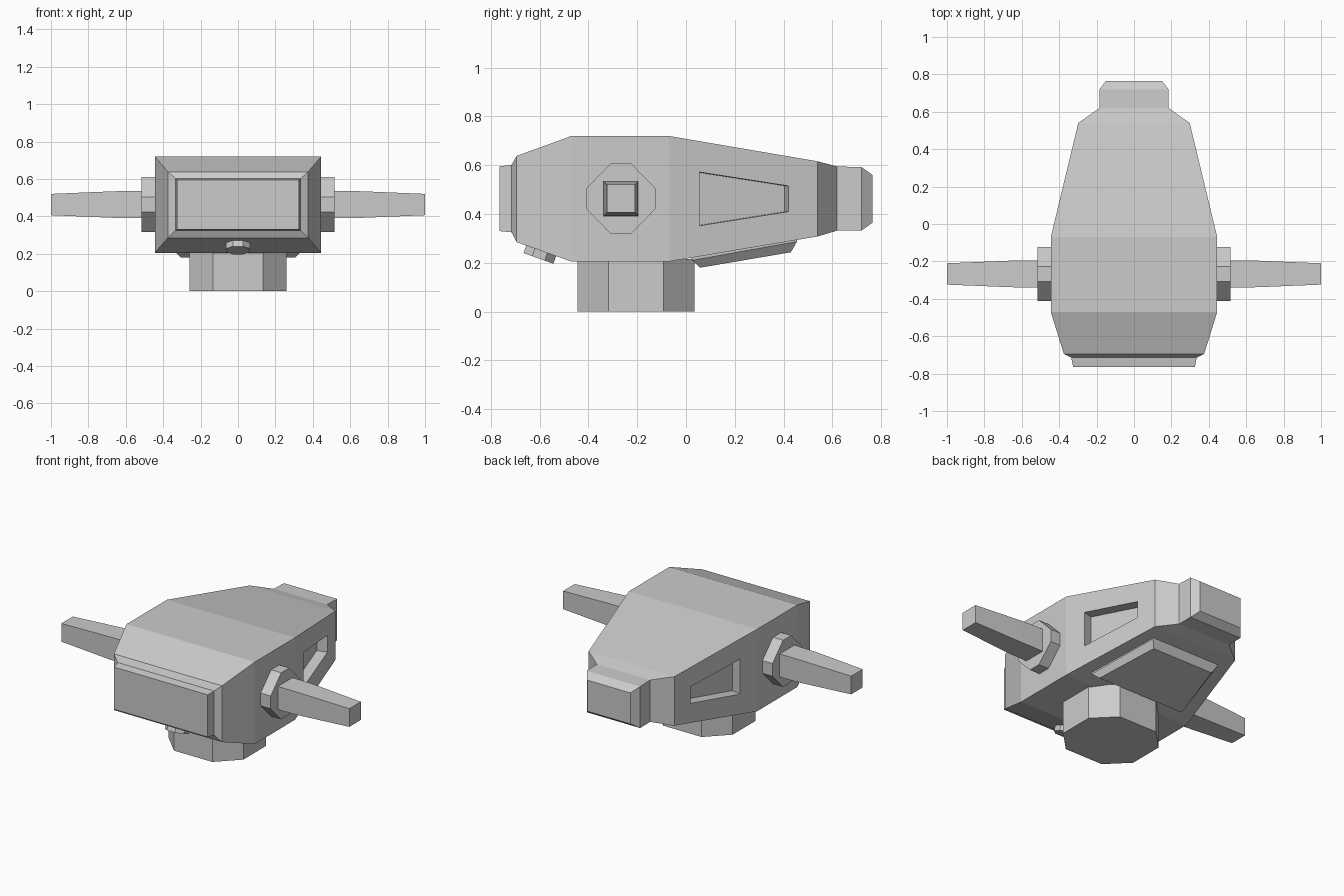
import bpy
import bmesh
from mathutils import Vector, Matrix

if "Cube" in bpy.data.objects:
    bpy.data.objects.remove(bpy.data.objects["Cube"], do_unlink=True)

grey = bpy.data.materials.new("plain_grey")
grey.use_nodes = True
colour = (0.6, 0.6, 0.6, 1)
grey.diffuse_color = colour
grey.node_tree.nodes["Principled BSDF"].inputs["Base Color"].default_value = colour


def loft(name, rings):
    """Join equal-sized rings of points into a closed, flat-faced solid."""
    bm = bmesh.new()
    rows = [[bm.verts.new(p) for p in ring] for ring in rings]
    n = len(rows[0])
    for a, b in zip(rows, rows[1:]):
        for i in range(n):
            j = (i + 1) % n
            bm.faces.new((a[i], a[j], b[j], b[i]))
    bm.faces.new(rows[0])
    bm.faces.new(rows[-1])
    bmesh.ops.recalc_face_normals(bm, faces=bm.faces)
    mesh = bpy.data.meshes.new(name)
    bm.to_mesh(mesh)
    bm.free()
    mesh.materials.append(grey)
    ob = bpy.data.objects.new(name, mesh)
    bpy.context.collection.objects.link(ob)
    return ob


def octagon(a, b, fa, fb):
    """Octagon with half sizes a, b and half flats fa, fb."""
    return [(a, -fb), (a, fb), (fa, b), (-fa, b),
            (-a, fb), (-a, -fb), (-fa, -b), (fa, -b)]


def square(h):
    return [(-h, -h), (h, -h), (h, h), (-h, h)]


# Body: rectangular sections (y, half width, bottom, top)
sections = [
    (-0.765, 0.325, 0.33, 0.595), (-0.715, 0.335, 0.325, 0.602),
    (-0.695, 0.375, 0.285, 0.638), (-0.47, 0.445, 0.205, 0.72),
    (-0.07, 0.445, 0.205, 0.72), (0.54, 0.298, 0.308, 0.616),
    (0.62, 0.185, 0.332, 0.595), (0.72, 0.185, 0.332, 0.592),
    (0.765, 0.15, 0.365, 0.56),
]
body = loft("body", [[(-w, y, lo), (w, y, lo), (w, y, hi), (-w, y, hi)]
                     for y, w, lo, hi in sections])

# Tapered recesses cut square into the slanted flanks
slope = (0.298 - 0.445) / 0.61
inward = Vector((-1, slope, 0)).normalized()
outline = [(0.055, 0.352), (0.42, 0.41), (0.42, 0.515), (0.055, 0.572)]
for side in (1, -1):
    flank = [Vector((0.445 + slope * (y + 0.07), y, z)) for y, z in outline]
    rings = [[p + inward * d for p in flank] for d in (-0.05, 0.065)]
    cutter = loft("recess_cutter", [[(side * p.x, p.y, p.z) for p in r] for r in rings])
    cutter.hide_render = True
    cut = body.modifiers.new("recess", 'BOOLEAN')
    cut.operation = 'DIFFERENCE'
    cut.solver = 'EXACT'
    cut.object = cutter
    bpy.context.view_layer.objects.active = body
    bpy.ops.object.modifier_apply(modifier=cut.name)
    bpy.data.objects.remove(cutter, do_unlink=True)

# Side hubs and tapering arms
hub_shape = octagon(0.144, 0.146, 0.04, 0.04)
for side, word in ((1, "left"), (-1, "right")):
    def place(x, shape):
        return [(side * x, -0.267 + u, 0.463 + v) for u, v in shape]
    loft(word + "_hub", [place(x, hub_shape) for x in (0.43, 0.515)])
    loft(word + "_arm", [place(x, square(h)) for x, h in
                         ((0.5, 0.073), (0.66, 0.071), (1.0, 0.057))])

# Pedestal under the body
base = octagon(0.26, 0.24, 0.133, 0.113)
loft("pedestal", [[(u, v - 0.205, z) for u, v in base] for z in (0, 0.215)])

# Bevelled belly plate on the rear underside
loft("belly_plate", [
    [(-0.335, 0.02, 0.23), (0.335, 0.02, 0.23), (0.24, 0.455, 0.3), (-0.24, 0.455, 0.3)],
    [(-0.335, 0.025, 0.21), (0.335, 0.025, 0.21), (0.24, 0.455, 0.287), (-0.24, 0.455, 0.287)],
    [(-0.305, 0.058, 0.18), (0.305, 0.058, 0.18), (0.215, 0.43, 0.243), (-0.215, 0.43, 0.243)],
])

# Small button square to the front chin slope
tilt = Matrix.Translation((0, -0.594, 0.249)) @ Matrix.Rotation(-0.342, 4, 'X')
button = octagon(0.065, 0.065, 0.027, 0.027)
loft("chin_button", [[tilt @ Vector((u, v, z)) for u, v in button] for z in (0.01, -0.033)])
